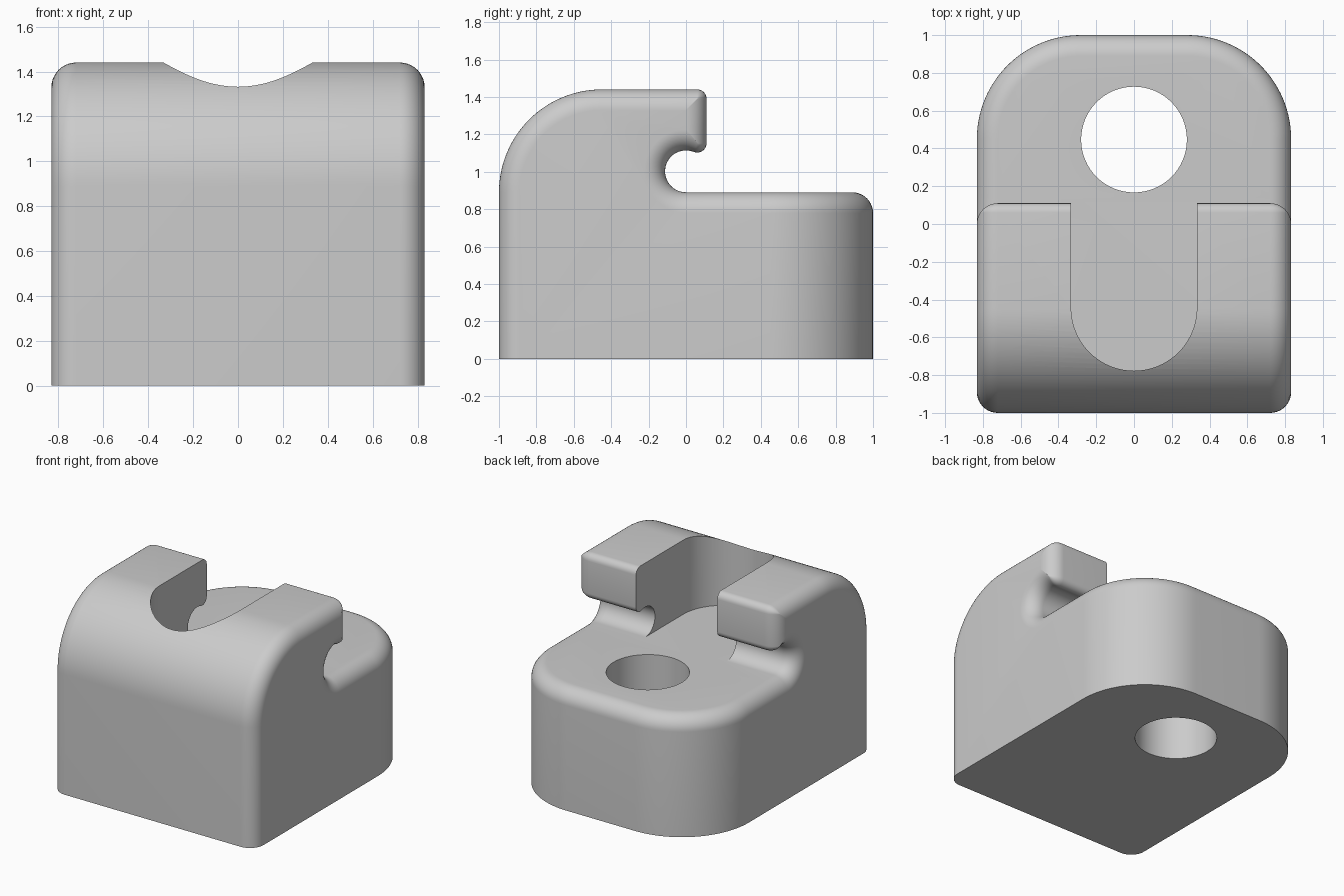
import bpy, bmesh
from math import sin, cos, pi, atan2, sqrt

if "Cube" in bpy.data.objects:
    bpy.data.objects.remove(bpy.data.objects["Cube"])

W, R = 0.832, 0.111        # half width, edge rounding
DECK, TOP = 0.89, 1.44     # deck height, hook height
BIG = 0.55                 # large corner radius
SPLIT = 0.14               # where the hook half meets the deck half
SEG = 10


def arc(cx, cy, r, a0, a1, n):
    return [(cx + r * cos(a0 + (a1 - a0) * i / n),
             cy + r * sin(a0 + (a1 - a0) * i / n)) for i in range(n + 1)]


def loft(name, rings):
    """Closed solid from equally sized rings of 3D points."""
    bm = bmesh.new()
    vs = [[bm.verts.new(p) for p in ring] for ring in rings]
    for a, b in zip(vs, vs[1:]):
        for i in range(len(a)):
            j = (i + 1) % len(a)
            bm.faces.new((a[i], a[j], b[j], b[i]))
    bm.faces.new(vs[0])
    bm.faces.new(vs[-1])
    bmesh.ops.recalc_face_normals(bm, faces=bm.faces)
    me = bpy.data.meshes.new(name)
    bm.to_mesh(me)
    bm.free()
    ob = bpy.data.objects.new(name, me)
    bpy.context.collection.objects.link(ob)
    return ob


def boolean(ob, other, op):
    mod = ob.modifiers.new(op, 'BOOLEAN')
    mod.operation, mod.object, mod.solver = op, other, 'EXACT'
    bpy.context.view_layer.objects.active = ob
    bpy.ops.object.modifier_apply(modifier=mod.name)
    bpy.data.objects.remove(other)


def hook_profile(d):
    """Side profile (y, z), inset by d everywhere but the base."""
    rho = max(0.05 - d, 0.001)
    nr, nz = 0.112, DECK + 0.112
    y = 0.11 - d - rho
    reach = nr + d + rho
    z = nz + sqrt(reach * reach - y * y)
    a = atan2(z - nz, y)
    return ([(-1 + d, 0)]
            + arc(-1 + BIG, TOP - BIG, BIG - d, pi, pi / 2, 28)
            + arc(y, TOP - d - rho, rho, pi / 2, 0, 6)
            + arc(y, z, rho, 0, a - pi, 8)
            + arc(0, nz, nr + d, a, 1.5 * pi, 24)[1:]
            + [(SPLIT, DECK - d), (SPLIT, 0)])


def deck_outline(d):
    """Plan outline (x, y), inset by d on the sides and back."""
    return ([(W - d, SPLIT)]
            + arc(W - BIG, 1 - BIG, BIG - d, 0, pi / 2, 28)
            + arc(-W + BIG, 1 - BIG, BIG - d, pi / 2, pi, 28)
            + [(-W + d, SPLIT)])


# hook half: side profile swept across x with rounded side edges
steps = [(R * sin(i * pi / 2 / SEG), R * (1 - cos(i * pi / 2 / SEG)))
         for i in range(SEG + 1)]
stations = [(-(W - R + s), d) for s, d in reversed(steps)]
stations += [(W - R + s, d) for s, d in steps]
body = loft("hook_block", [[(x, y, z) for y, z in hook_profile(d)]
                           for x, d in stations])

# slot through the hook, splitting it in two
slot = [(0.333, 0.13)] + arc(0, -0.444, 0.333, 0, -pi, 40) + [(-0.333, 0.13)]
boolean(body, loft("slot_cutter", [[(x, y, z) for x, y in slot]
                                   for z in (DECK, 1.7)]), 'DIFFERENCE')

# deck half: plan outline stacked upward with a rounded top edge
deck = loft("deck", [[(x, y, z) for x, y in deck_outline(d)]
                     for z, d in [(0, 0)] + [(DECK - R + s, d) for s, d in steps]])

# screw hole through the deck
hole = arc(0, 0.447, 0.28, 0, 2 * pi, 64)[:-1]
boolean(deck, loft("hole_cutter", [[(x, y, z) for x, y in hole]
                                   for z in (-0.2, 1.2)]), 'DIFFERENCE')
boolean(body, deck, 'UNION')

# smooth shading with sharp edges kept
bpy.ops.object.select_all(action='DESELECT')
body.select_set(True)
bpy.context.view_layer.objects.active = body
bpy.ops.object.shade_smooth_by_angle(angle=0.5)
